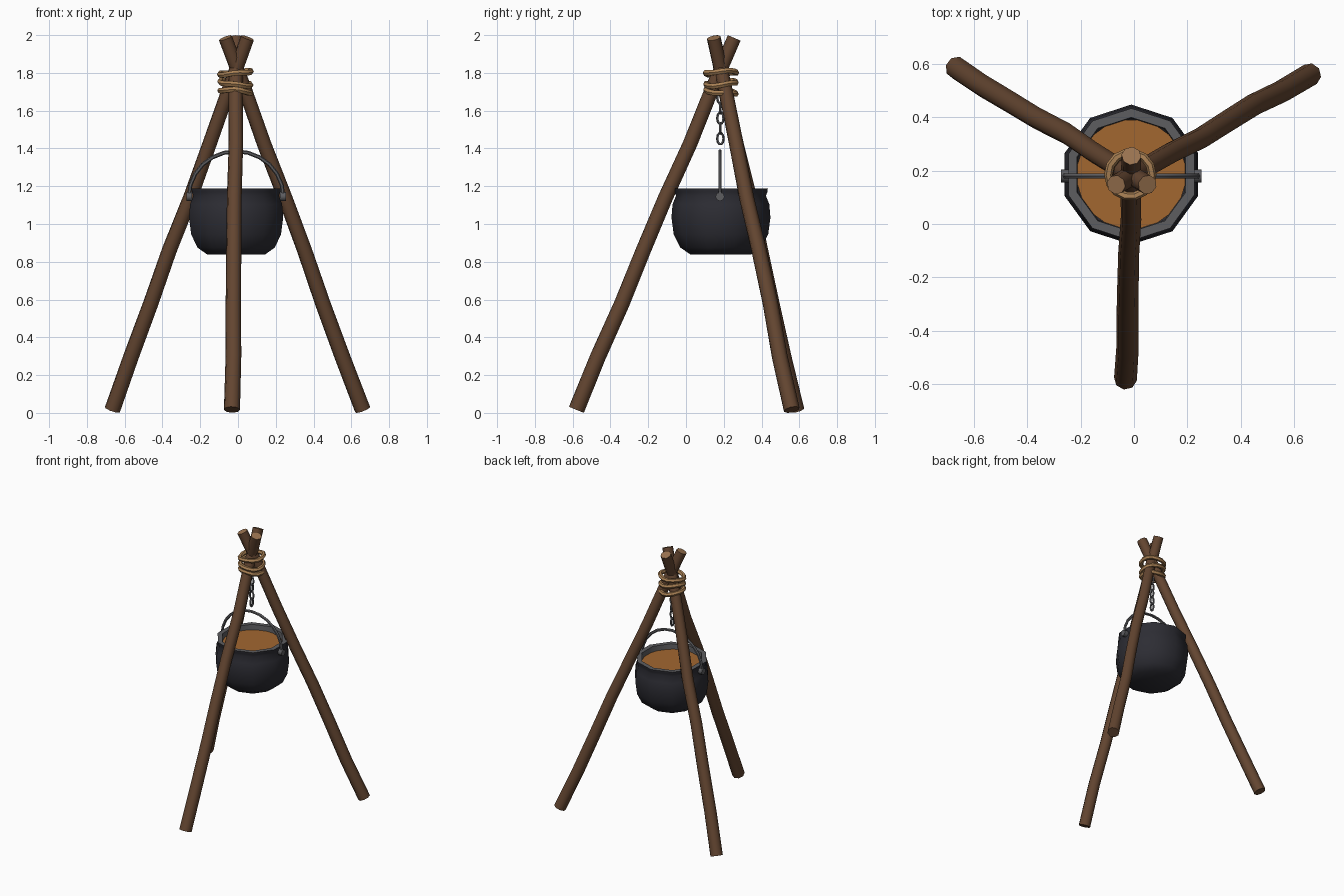
import bpy, bmesh, math, random
from mathutils import Vector, Matrix

if "Cube" in bpy.data.objects:
    bpy.data.objects.remove(bpy.data.objects["Cube"])
random.seed(4)
CX, CY = -0.01, 0.185


def mat(name, rgb):
    m = bpy.data.materials.new(name)
    m.diffuse_color = (*rgb, 1)
    m.use_nodes = True
    m.node_tree.nodes["Principled BSDF"].inputs["Base Color"].default_value = m.diffuse_color
    return m


WOOD = mat("brown wood", (0.125, 0.060, 0.030))
CUT = mat("cut wood", (0.32, 0.17, 0.08))
ROPE = mat("tan rope", (0.40, 0.22, 0.09))
IRON = mat("black iron", (0.026, 0.026, 0.034))
METAL = mat("grey metal", (0.11, 0.11, 0.118))
SOUP = mat("orange soup", (0.36, 0.135, 0.03))


def make(name, bm, mats, angle=50):
    bmesh.ops.recalc_face_normals(bm, faces=bm.faces)
    me = bpy.data.meshes.new(name)
    bm.to_mesh(me)
    bm.free()
    ob = bpy.data.objects.new(name, me)
    bpy.context.collection.objects.link(ob)
    for m in mats:
        me.materials.append(m)
    bpy.ops.object.select_all(action='DESELECT')
    bpy.context.view_layer.objects.active = ob
    ob.select_set(True)
    bpy.ops.object.shade_smooth_by_angle(angle=math.radians(angle))
    return ob


def tube(bm, pts, radii, sides, up, closed=False):
    """Sweep a round section along a path; returns the end caps."""
    rings, n = [], len(pts)
    for i, p in enumerate(pts):
        a = pts[i - 1] if (i or closed) else p
        b = pts[(i + 1) % n] if (i < n - 1 or closed) else p
        t = (b - a).normalized()
        u = up.cross(t).normalized()
        v = t.cross(u)
        r = radii[i] if isinstance(radii, list) else radii
        rings.append([bm.verts.new(p + r * (u * math.cos(k * math.tau / sides) + v * math.sin(k * math.tau / sides)))
                      for k in range(sides)])
    for i in range(n if closed else n - 1):
        r0, r1 = rings[i], rings[(i + 1) % n]
        for k in range(sides):
            j = (k + 1) % sides
            bm.faces.new((r0[k], r0[j], r1[j], r1[k]))
    if not closed:
        return bm.faces.new(rings[0][::-1]), bm.faces.new(rings[-1])


# three slightly crooked poles crossing near the top
poles = {"left_pole": ((-0.665, 0.585, 0.017), (0.05, 0.147, 1.985)),
         "right_pole": ((0.66, 0.56, 0.017), (-0.067, 0.147, 1.985)),
         "front_pole": ((-0.032, -0.58, 0.017), (-0.01, 0.255, 1.985))}
for name, (a, b) in poles.items():
    a, b = Vector(a), Vector(b)
    pts, radii = [], []
    for i in range(8):
        p = a.lerp(b, i / 7)
        if 0 < i < 7:
            p += Vector((random.uniform(-.006, .006), random.uniform(-.006, .006), 0))
        pts.append(p)
        radii.append(0.043 - 0.006 * i / 7)
    bm = bmesh.new()
    low, top = tube(bm, pts, radii, 8, Vector((0.3, 0.2, -0.1)))
    top.material_index = 1
    make(name, bm, [WOOD, CUT])

# rope lashing
for i, (z, r, tx, ty) in enumerate([(1.80, 0.082, 0.10, 0.05), (1.745, 0.080, -0.12, 0.10), (1.70, 0.080, -0.08, -0.1)]):
    bm = bmesh.new()
    pts = []
    for k in range(14):
        t = k * math.tau / 14
        x, y = r * math.cos(t), r * math.sin(t)
        pts.append(Vector((CX - 0.004 + x, CY + y, z + tx * x + ty * y + 0.004 * math.sin(3 * t))))
    tube(bm, pts, 0.016, 6, Vector((0, 0, 1)), True)
    make(f"rope_ring_{i + 1}", bm, [ROPE])

# hanging chain of alternating oval links
bm = bmesh.new()
for i in range(6):
    z = 1.452 + i * 0.054
    side = Vector((1, 0, 0)) if i % 2 else Vector((0, 1, 0))
    pts = []
    for k in range(10):
        t = k * math.tau / 10
        pts.append(Vector((CX - 0.003, CY - 0.003, z)) + side * 0.016 * math.cos(t)
                   + Vector((0, 0, 0.030 * math.sin(t))))
    tube(bm, pts, 0.007, 5, Vector((0, 0, 1)).cross(side), True)
make("chain", bm, [METAL])

# cauldron: outer wall dark, lip and inside lighter
profile = [(0.160, 0.838), (0.215, 0.875), (0.250, 0.945), (0.262, 1.035), (0.256, 1.105), (0.238, 1.150),
           (0.246, 1.170), (0.248, 1.187), (0.214, 1.187), (0.210, 1.13)]
SIDES = 10
bm = bmesh.new()
rings = []
for r, z in profile:
    rings.append([bm.verts.new((CX + r * math.cos(math.pi / 2 + k * math.tau / SIDES),
                                CY + r * math.sin(math.pi / 2 + k * math.tau / SIDES), z)) for k in range(SIDES)])
for i in range(len(rings) - 1):
    for k in range(SIDES):
        j = (k + 1) % SIDES
        f = bm.faces.new((rings[i][k], rings[i][j], rings[i + 1][j], rings[i + 1][k]))
        f.material_index = 1 if i >= 7 else 0
bm.faces.new(rings[0][::-1])
make("cauldron", bm, [IRON, METAL], 45)

# soup surface
bm = bmesh.new()
bmesh.ops.create_circle(bm, cap_ends=True, segments=SIDES, radius=0.214,
                        matrix=Matrix.Translation((CX, CY, 1.15)) @ Matrix.Rotation(math.pi / 2, 4, 'Z'))
make("soup", bm, [SOUP])

# bail handle
bm = bmesh.new()
pts = [Vector((CX + 0.25 * math.cos(k * math.pi / 12), CY - 0.005, 1.145 + 0.24 * math.sin(k * math.pi / 12)))
       for k in range(13)]
tube(bm, pts, 0.0105, 6, Vector((0, 1, 0)))
make("handle", bm, [METAL])

# handle lugs
for name, s in (("left_lug", -1), ("right_lug", 1)):
    bm = bmesh.new()
    bmesh.ops.create_cone(bm, cap_ends=True, segments=8, radius1=0.024, radius2=0.024, depth=0.03,
                          matrix=Matrix.Translation((CX + s * 0.248, CY - 0.005, 1.145)) @ Matrix.Rotation(math.pi / 2, 4, 'Y'))
    make(name, bm, [METAL])
